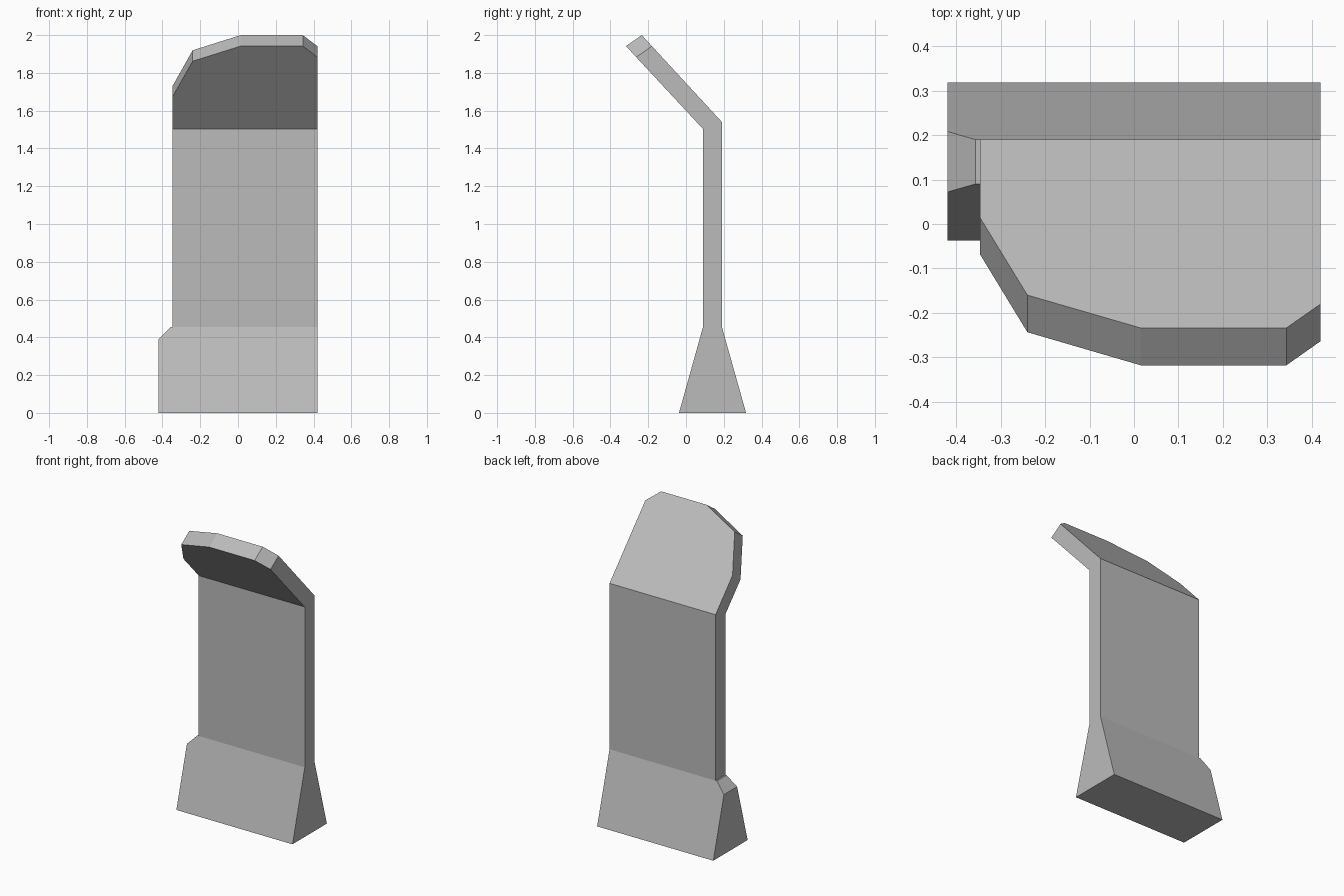
import bpy, bmesh
from mathutils import Vector

if "Cube" in bpy.data.objects:
    bpy.data.objects.remove(bpy.data.objects["Cube"])

concrete = bpy.data.materials.new("concrete grey")
concrete.diffuse_color = (0.5, 0.5, 0.5, 1)
concrete.use_nodes = True
concrete.node_tree.nodes["Principled BSDF"].inputs["Base Color"].default_value = concrete.diffuse_color

RIGHT = 0.42
BASE_TOP = 0.455


def prism(name, profile, x0, x1, cuts, open_end):
    """Extrude a (y, z) profile along x, then slice corners off.
    cuts: (point, normal) pairs; the side the normal points to is removed.
    open_end: direction of the hidden contact face to leave out."""
    bm = bmesh.new()
    face = bm.faces.new([bm.verts.new((x0, y, z)) for y, z in profile])
    ext = bmesh.ops.extrude_face_region(bm, geom=[face])
    bmesh.ops.translate(bm, vec=(x1 - x0, 0, 0),
                        verts=[g for g in ext["geom"] if isinstance(g, bmesh.types.BMVert)])
    for point, normal in cuts:
        res = bmesh.ops.bisect_plane(bm, geom=bm.verts[:] + bm.edges[:] + bm.faces[:],
                                     plane_co=point, plane_no=normal, clear_outer=True)
        edges = [g for g in res["geom_cut"] if isinstance(g, bmesh.types.BMEdge)]
        bmesh.ops.contextual_create(bm, geom=edges)
    bmesh.ops.recalc_face_normals(bm, faces=bm.faces[:])
    hidden = [f for f in bm.faces if f.normal.z * open_end > 0.99]
    bmesh.ops.delete(bm, geom=hidden, context="FACES")
    mesh = bpy.data.meshes.new(name)
    bm.to_mesh(mesh)
    bm.free()
    mesh.materials.append(concrete)
    obj = bpy.data.objects.new(name, mesh)
    bpy.context.collection.objects.link(obj)
    return obj


# Flared foot with its broken-off upper left corner
foot = [(-0.037, 0), (0.318, 0), (0.19, BASE_TOP), (0.09, BASE_TOP)]
prism("flared_foot", foot, -0.42, RIGHT,
      [(Vector((-0.42, 0, 0.39)), Vector((-0.062, 0, 0.06)))], 0)

# Upright wall bent forward into a sloping hood
panel = [(0.09, BASE_TOP), (0.19, BASE_TOP), (0.19, 1.54),
         (-0.234, 2.0), (-0.318, 1.942), (0.09, 1.503)]
through = Vector((0, -0.084, -0.058))   # hood thickness direction


def on_hood(x, y):
    return Vector((x, y, 1.54 + (0.19 - y) * 0.46 / 0.424))


# Clipped hood corners, given as edge end points seen from above
clips = []
for a, b in [((-0.347, 0.015), (-0.24, -0.16)),
             ((-0.24, -0.16), (0.015, -0.234)),
             ((0.343, -0.234), (0.42, -0.18))]:
    p, q = on_hood(*a), on_hood(*b)
    n = (q - p).cross(through)
    if n.dot(on_hood(0.1, 0.1) - p) > 0:
        n = -n
    clips.append((p, n))
prism("wall_and_hood", panel, -0.347, RIGHT, clips, -1)
